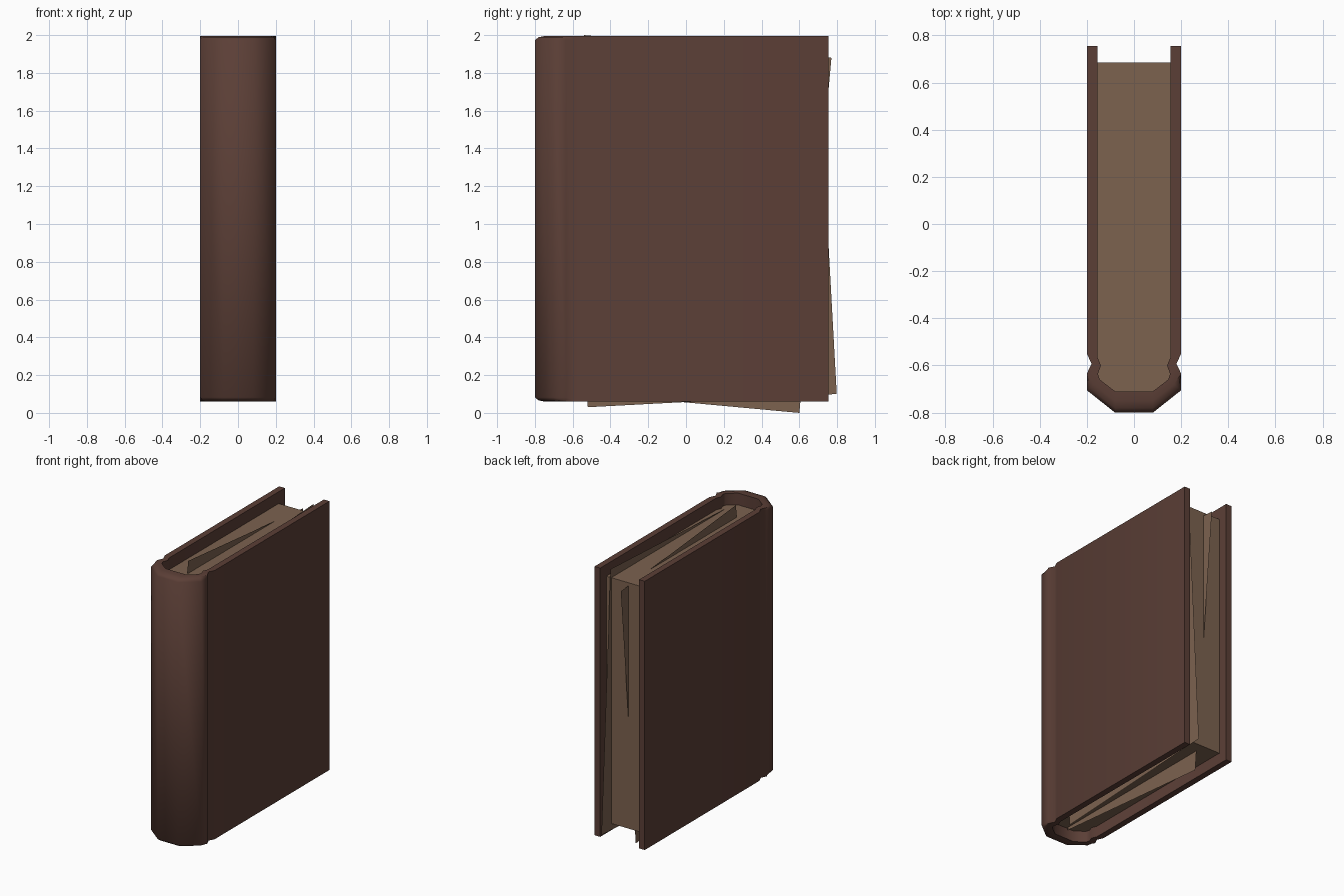
import bpy, bmesh
from mathutils import Vector

if "Cube" in bpy.data.objects:
    bpy.data.objects.remove(bpy.data.objects["Cube"])


def material(name, rgb):
    m = bpy.data.materials.new(name)
    m.diffuse_color = (*rgb, 1)
    m.use_nodes = True
    m.node_tree.nodes["Principled BSDF"].inputs["Base Color"].default_value = m.diffuse_color
    return m


COVER = material("dark brown leather", (0.105, 0.049, 0.037))
PAPER = material("aged tan paper", (0.200, 0.122, 0.078))


def finish(bm, name, mat, recalc=True):
    if recalc:
        bmesh.ops.recalc_face_normals(bm, faces=bm.faces)
    me = bpy.data.meshes.new(name)
    bm.to_mesh(me)
    bm.free()
    me.materials.append(mat)
    ob = bpy.data.objects.new(name, me)
    bpy.context.collection.objects.link(ob)
    return ob


def mirrored(half):
    """Right half of an open outline, listed back to front -> whole outline."""
    return half + [(-x, y) for x, y in reversed(half)]


# Case: U-shaped strip with joint grooves and a rounded spine
outer = mirrored([(0.2, 0.755), (0.2, -0.55), (0.18, -0.592), (0.2, -0.635),
                  (0.2, -0.705), (0.08, -0.8)])
inner = mirrored([(0.155, 0.755), (0.155, -0.565), (0.14, -0.6), (0.153, -0.635),
                  (0.145, -0.66), (0.08, -0.71)])
Z0, Z1 = 0.06, 1.995


def spine_inset(p, d):
    """Pull the rounded spine points inward to ease the ends of the spine."""
    x, y = p
    if y > -0.7:
        return p
    return (x - d * (0.6 if x > 0 else -0.6) * (abs(x) > 0.1), y + d * (1 if y < -0.75 else 0.5))


bm = bmesh.new()
levels = [(Z0, 0.05), (Z0 + 0.006, 0.02), (Z0 + 0.022, 0),
          (Z1 - 0.022, 0), (Z1 - 0.006, 0.02), (Z1, 0.05)]
outs = [[bm.verts.new((*spine_inset(p, d), z)) for p in outer] for z, d in levels]
ins = [[bm.verts.new((*p, z)) for p in inner] for z in (Z0, Z1)]
n = len(outer)
for i in range(n - 1):
    for a, b in zip(outs, outs[1:]):
        bm.faces.new((a[i], a[i + 1], b[i + 1], b[i]))
    bm.faces.new((ins[0][i], ins[1][i], ins[1][i + 1], ins[0][i + 1]))
    for o, k in ((outs[0], ins[0]), (outs[-1], ins[1])):
        bm.faces.new((o[i], k[i], k[i + 1], o[i + 1]))
for i in (0, n - 1):  # fore edges of the boards
    bm.faces.new([r[i] for r in outs] + [ins[1][i], ins[0][i]])
cover = finish(bm, "book_cover", COVER)
bpy.context.view_layer.objects.active = cover
cover.select_set(True)
bpy.ops.object.shade_smooth_by_angle(angle=0.96)
cover.select_set(False)

# Page block, filling the case but recessed at the three open edges
bm = bmesh.new()
outline = [(x, 0.685 if y > 0.7 else y) for x, y in inner]
base = bm.faces.new([bm.verts.new((x, y, 0.14)) for x, y in outline])
ext = bmesh.ops.extrude_face_region(bm, geom=[base], use_keep_orig=True)
top = [v for v in ext["geom"] if isinstance(v, bmesh.types.BMVert)]
bmesh.ops.translate(bm, verts=top, vec=Vector((0, 0, 1.77)))
finish(bm, "page_block", PAPER)

# Loose sheets: paper-thin rectangles turned a little inside the block
sheets = {
    "loose_sheet_middle": (-0.02, [(-0.54, 2.0), (0.77, 1.88), (0.6, 0.0), (-0.7, 0.12)]),
    "loose_sheet_side": (0.115, [(-0.615, 1.91), (0.695, 1.975), (0.798, 0.1), (-0.52, 0.03)]),
}
for name, (x, corners) in sheets.items():
    bm = bmesh.new()
    bm.faces.new([bm.verts.new((x, y, z)) for y, z in reversed(corners)])
    finish(bm, name, PAPER, recalc=False)
